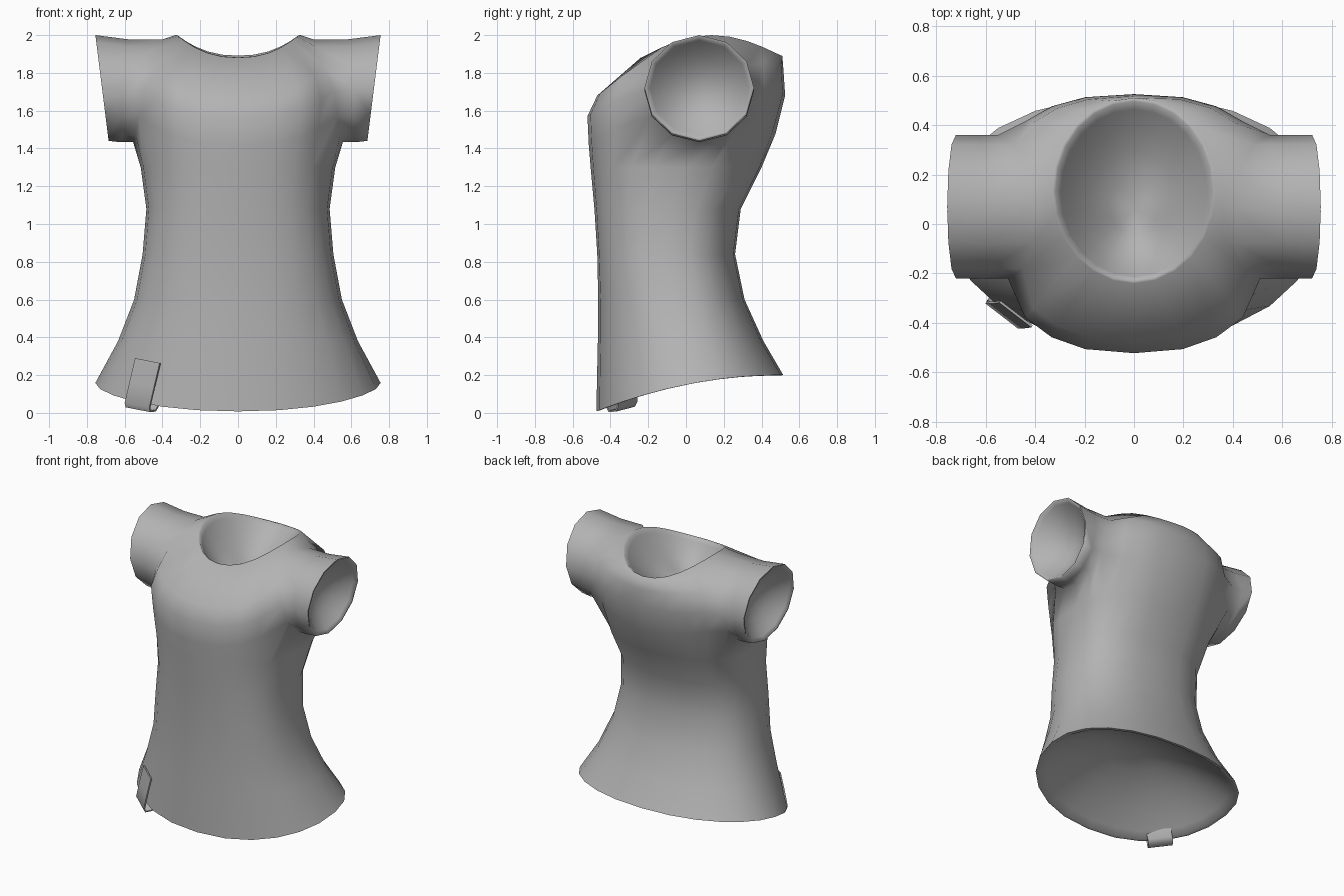
import bpy, bmesh, math
from mathutils import Vector

if "Cube" in bpy.data.objects:
    bpy.data.objects.remove(bpy.data.objects["Cube"])

COLS = 24
cloth = bpy.data.materials.new("grey_cloth")
cloth.diffuse_color = (0.45, 0.45, 0.45, 1)
cloth.use_nodes = True
cloth.node_tree.nodes["Principled BSDF"].inputs["Base Color"].default_value = cloth.diffuse_color

# Level body rows: z, half width, front y, back y, y of the widest point, squareness
LOWER = [(0.15, 0.755, -0.475, 0.515, 0.05, 0.92), (0.38, 0.635, -0.467, 0.41, 0.0, 0.88),
         (0.60, 0.55, -0.465, 0.31, -0.05, 0.84), (0.84, 0.505, -0.47, 0.26, -0.10, 0.8),
         (1.08, 0.485, -0.485, 0.29, -0.07, 0.8), (1.30, 0.515, -0.505, 0.40, 0.0, 0.8)]
# Chest rows beside the armholes: z at armhole, front, back; then as above
CHEST = [(1.575, 1.42, 1.48, 0.56, -0.515, 0.475, 0.05, 0.8),
         (1.72, 1.57, 1.68, 0.58, -0.522, 0.525, 0.07, 0.8),
         (1.865, 1.68, 1.80, 0.54, -0.47, 0.517, 0.07, 0.8)]
ROW_A = len(LOWER)          # underarm row
NECK = ROW_A + len(CHEST)   # neckline row


def oval(c, w, front, back, mid, e):
    """Point of a squarish oval at column c (0 = side, 6 = back, -6 = front)."""
    a = c * 2 * math.pi / COLS
    s = math.sin(a)
    depth = back - mid if s > 0 else mid - front
    return (w * abs(math.cos(a)) ** e,
            mid + math.copysign(abs(s) ** e, s) * depth)


def sleeve_point(deg, t):
    """Point on the sleeve: t = 0 at the armhole, 1 at the cuff."""
    s, c = math.sin(math.radians(deg)), math.cos(math.radians(deg))
    x0 = 0.53 + 0.02 * c - (0.025 * s if s < 0 else 0.13 * s)
    x1 = 0.72 + 0.035 * s
    zc, r = (1.72, 0.28) if t == 1 else (1.705, 0.272)
    return Vector((x0 + (x1 - x0) * t, 0.07 + 0.29 * c, zc + r * s))


def body_point(row, c):
    """Point on the right half of the body, c from -6 to 6."""
    if row < ROW_A:
        z, *shape = LOWER[row]
        x, y = oval(c, *shape)
        if row == 0:        # hem drops towards the front
            z = 0.2 - 0.19 * ((0.5 - y) / 0.97) ** 2
        return Vector((x, y, z))
    if row == NECK:
        a = c * 2 * math.pi / COLS
        x = 0.33 * math.cos(a)
        low = 1.88 if c < 0 else 1.89
        return Vector((x, 0.135 + 0.375 * math.sin(a),
                       low + (2.0 - low) * (abs(x) / 0.33) ** 2.3))
    if abs(c) <= 2:         # armhole edge
        mid = 0 if c > 0 else 180
        return sleeve_point((-90 + 30 * c, mid, 90 - 30 * c)[row - ROW_A], 0)
    z_arm, z_front, z_back, *shape = CHEST[row - ROW_A]
    x, y = oval(c, *shape)
    t = (abs(c) - 2) / 4
    if c < 0:
        t = 1 - (1 - t) ** 2
    return Vector((x, y, z_arm + ((z_front if c < 0 else z_back) - z_arm) * t))


def side_col(k):
    """Column index as (mirror sign, -6..6 column)."""
    k %= COLS
    if k <= 6:
        return 1, k
    return (1, k - COLS) if k >= 18 else (-1, 12 - k)


def bridge(bm, a, b):
    for i in range(len(a)):
        j = (i + 1) % len(a)
        bm.faces.new([a[i], a[j], b[j], b[i]])


def hollow(bm, rim, centre, sink):
    """Thin lip and a curved hollow closing an opening."""
    centre, sink = Vector(centre), Vector(sink)
    start = [v.co.copy() for v in rim]
    ring, lip = rim, 0.965
    for s in (lip, 0.9, 0.75, 0.55, 0.3):
        drop = sink * (1 - (s / lip) ** 2)
        new = [bm.verts.new(centre.lerp(p, s) + drop) for p in start]
        bridge(bm, ring, new)
        ring = new
    tip = bm.verts.new(centre + sink)
    for i in range(len(ring)):
        bm.faces.new([ring[i], ring[(i + 1) % len(ring)], tip])


def finish(name, bm, angle, thickness=0):
    mesh = bpy.data.meshes.new(name)
    bm.to_mesh(mesh)
    bm.free()
    ob = bpy.data.objects.new(name, mesh)
    bpy.context.collection.objects.link(ob)
    mesh.materials.append(cloth)
    bpy.ops.object.select_all(action='DESELECT')
    ob.select_set(True)
    bpy.context.view_layer.objects.active = ob
    if thickness:
        mod = ob.modifiers.new("thickness", 'SOLIDIFY')
        mod.thickness, mod.offset = thickness, -1
        bpy.ops.object.modifier_apply(modifier=mod.name)
    bpy.ops.object.shade_smooth_by_angle(angle=math.radians(angle))


# Shirt body with open armholes
bm = bmesh.new()
grid = {}
for row in range(NECK + 1):
    for k in range(COLS):
        sign, c = side_col(k)
        if row == ROW_A + 1 and abs(c) < 2:
            continue
        p = body_point(row, c)
        grid[row, k] = bm.verts.new((sign * p.x, p.y, p.z))
for row in range(NECK):
    for k in range(COLS):
        n = (k + 1) % COLS
        in_hole = all(abs(side_col(i)[1]) <= 2 for i in (k, n))
        if in_hole and row in (ROW_A, ROW_A + 1):
            continue
        bm.faces.new([grid[row, k], grid[row, n], grid[row + 1, n], grid[row + 1, k]])

# Sleeves grown from the armhole edges, with hollow cuffs
A, B, C = ROW_A, ROW_A + 1, ROW_A + 2
LOOP = [(A, 0), (A, 1), (A, 2), (B, 2), (C, 2), (C, 1),
        (C, 0), (C, -1), (C, -2), (B, -2), (A, -2), (A, -1)]
for sign in (1, -1):
    ring = [grid[r, (c if sign > 0 else 12 - c) % COLS] for r, c in LOOP]
    for t in (0.5, 1):
        pts = [sleeve_point(30 * i - 90, t) for i in range(12)]
        new = [bm.verts.new((sign * p.x, p.y, p.z)) for p in pts]
        bridge(bm, ring, new)
        ring = new
    hollow(bm, ring, (sign * 0.72, 0.07, 1.72), (sign * -0.15, 0, 0))

# Hollow neckline and hem
hollow(bm, [grid[NECK, k] for k in range(COLS)], (0, 0.12, 1.93), (0, -0.06, -0.23))
hollow(bm, [grid[0, k] for k in range(COLS)], (0, 0.03, 0.14), (0, 0, 0.24))
bmesh.ops.recalc_face_normals(bm, faces=bm.faces)
finish("shirt", bm, 80)

# Small label folded around the hem
bm = bmesh.new()
half = Vector((0.065, -0.05, -0.013))
path = [(-0.48, -0.368, 0.277), (-0.51, -0.372, 0.15), (-0.535, -0.372, 0.04),
        (-0.53, -0.36, 0.017), (-0.50, -0.32, 0.02), (-0.485, -0.308, 0.045),
        (-0.465, -0.305, 0.11)]
pairs = [[bm.verts.new(Vector(p) + half * s) for s in (-1, 1)] for p in path]
for (a, b), (c, d) in zip(pairs, pairs[1:]):
    bm.faces.new([a, c, d, b])
bm.normal_update()
finish("hem_label", bm, 60, 0.01)
